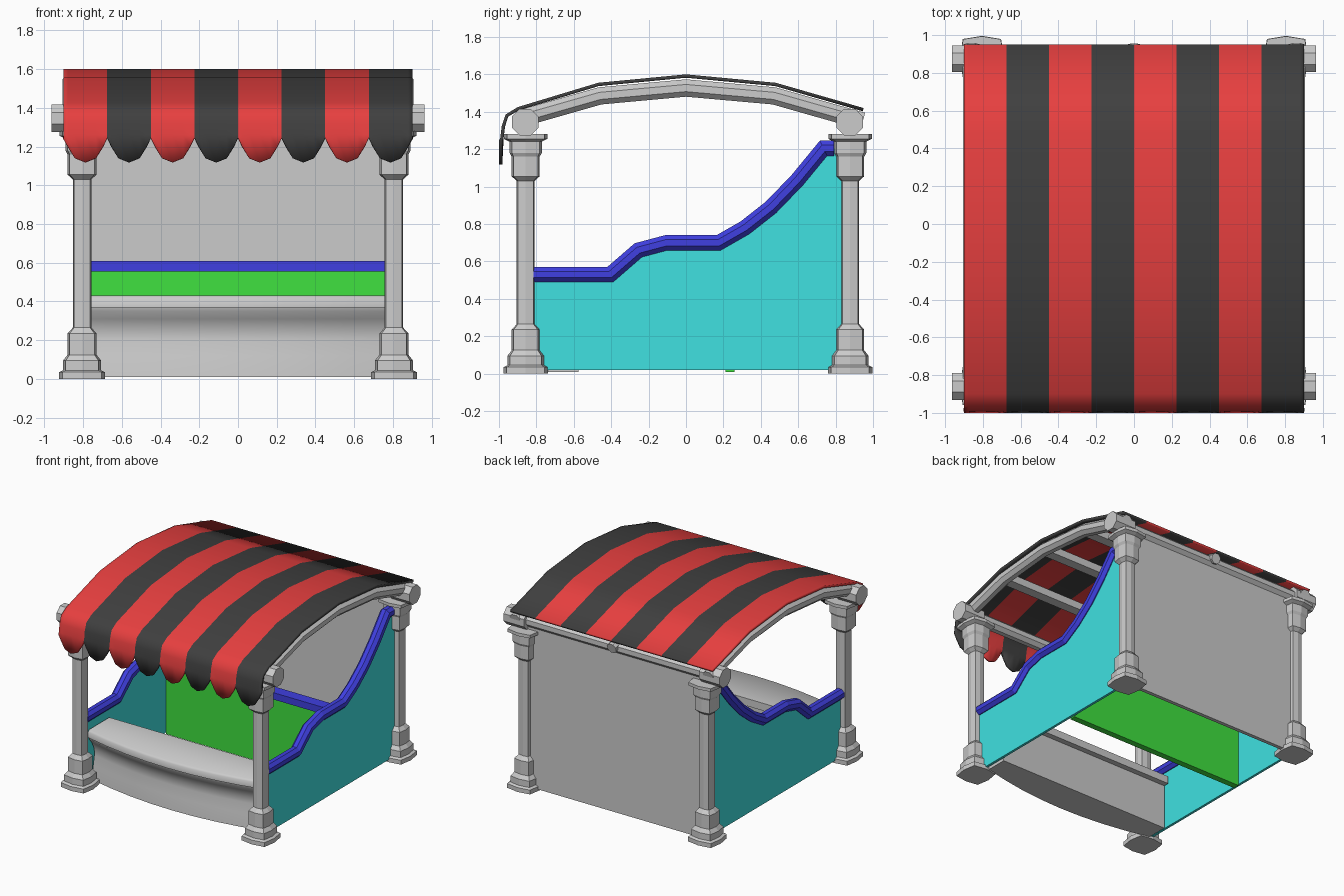
import bpy, bmesh, math
from mathutils import Vector

if "Cube" in bpy.data.objects:
    bpy.data.objects.remove(bpy.data.objects["Cube"])


def material(name, rgb):
    m = bpy.data.materials.new(name)
    m.diffuse_color = (*rgb, 1)
    m.use_nodes = True
    m.node_tree.nodes["Principled BSDF"].inputs["Base Color"].default_value = m.diffuse_color
    return m


RED = material("red", (0.8, 0.05, 0.05))
BLACK = material("black", (0.05, 0.05, 0.05))
BLUE = material("blue", (0.05, 0.05, 0.75))
GREEN = material("green", (0.05, 0.75, 0.05))
TEAL = material("teal", (0.05, 0.75, 0.75))


def mesh_object(name, verts, faces, mats=(), angle=0, fix=True):
    me = bpy.data.meshes.new(name)
    me.from_pydata([tuple(v) for v in verts], [], faces)
    if fix:
        bm = bmesh.new()
        bm.from_mesh(me)
        bmesh.ops.recalc_face_normals(bm, faces=bm.faces)
        bm.to_mesh(me)
        bm.free()
    for m in mats:
        me.materials.append(m)
    if angle:
        me.polygons.foreach_set("use_smooth", [True] * len(me.polygons))
        me.set_sharp_from_angle(angle=math.radians(angle))
    ob = bpy.data.objects.new(name, me)
    bpy.context.collection.objects.link(ob)
    return ob


def loft(name, rings, mats=(), angle=0):
    """Skin a list of equal closed rings and cap both ends."""
    n = len(rings[0])
    verts = [p for ring in rings for p in ring]
    faces = [[r * n + i, r * n + (i + 1) % n, (r + 1) * n + (i + 1) % n, (r + 1) * n + i]
             for r in range(len(rings) - 1) for i in range(n)]
    faces += [list(range(n)), list(range(len(verts) - n, len(verts)))]
    return mesh_object(name, verts, faces, mats, angle)


def box(name, x, y, z, mats=()):
    return loft(name, [[(x[0], y[0], h), (x[1], y[0], h), (x[1], y[1], h), (x[0], y[1], h)]
                       for h in z], mats)


def side_tube(name, path, x, r, n=8, mats=(), angle=0):
    """Tube following a (y, z) path in a plane of constant x, with mitred bends."""
    pts = [Vector(p) for p in path]
    rings = []
    for i, p in enumerate(pts):
        d0 = (p - pts[max(i - 1, 0)]).normalized()
        d1 = (pts[min(i + 1, len(pts) - 1)] - p).normalized()
        t = (d0 + d1).normalized()
        miter = 1 / t.dot(d1 if d1.length else d0)
        normal = Vector((-t.y, t.x)) * miter
        ring = []
        for k in range(n):
            a = math.tau * (k + 0.5) / n
            q = p + normal * r * math.sin(a)
            ring.append((x + r * math.cos(a), q.x, q.y))
        rings.append(ring)
    return loft(name, rings, mats, angle)


def cross_tube(name, profile, y, z, n=8):
    """Turned bar along x from (x, radius) pairs."""
    rings = [[(x, y + r * math.cos(math.tau * (k + 0.5) / n), z + r * math.sin(math.tau * (k + 0.5) / n))
              for k in range(n)] for x, r in profile]
    return loft(name, rings, angle=30)


# Corner posts: bulged-square section with stepped base and capital
POST = [(0, 0.118), (0.035, 0.118), (0.045, 0.098), (0.095, 0.098), (0.125, 0.075), (0.235, 0.075),
        (0.265, 0.048), (1.03, 0.048), (1.055, 0.075), (1.16, 0.075), (1.18, 0.086),
        (1.24, 0.086), (1.255, 0.116), (1.28, 0.116)]
for yname, py in (("front", -0.857), ("back", 0.878)):
    for side, px in (("left", -0.805), ("right", 0.805)):
        rings = []
        for z, h in POST:
            c = h * 0.86
            rings.append([(px + a, py + b, z) for a, b in
                          ((h, 0), (c, c), (0, h), (-c, c), (-h, 0), (-c, -c), (0, -h), (c, -c))])
        loft(f"{yname}_{side}_post", rings)
    # Horizontal bar with thick end knobs
    cross_tube(yname + "_roof_bar", [(-0.963, 0.077), (-0.78, 0.077), (-0.78, 0.05), (0.78, 0.05),
                                     (0.78, 0.077), (0.963, 0.077)], py - 0.003, 1.345)

# Arched roof ribs and the slats joining them
ARCH = [(-0.88, 1.365), (-0.46, 1.485), (0, 1.527), (0.47, 1.485), (0.945, 1.35)]
for name, x, r in (("left_rib", -0.86, 0.05), ("middle_rib", 0, 0.042), ("right_rib", 0.86, 0.05)):
    side_tube(name, ARCH, x, r, angle=30)
for i, (y, z) in enumerate(ARCH[1:4]):
    box(f"roof_slat_{i + 1}", (-0.86, 0.86), (y - 0.04, y + 0.04), (z - 0.03, z + 0.03))

# Striped awning with scalloped front edge
AWNING = [(0.95, 1.42), (0.48, 1.555), (0, 1.6), (-0.47, 1.555), (-0.9, 1.425),
          (-0.965, 1.385), (-0.985, 1.325), (-0.993, 1.26), (-1.0, None)]
SCALLOP = [(0, 1.245), (0.022, 1.2), (0.058, 1.14), (0.1125, 1.118), (0.167, 1.14), (0.203, 1.2)]
columns = [(-0.9 + 0.225 * s + dx, z) for s in range(8) for dx, z in SCALLOP] + [(0.9, 1.245)]
nc = len(columns)
verts = [(x, y, zc if z is None else z) for y, z in AWNING for x, zc in columns]
faces = [(r * nc + c, (r + 1) * nc + c, (r + 1) * nc + c + 1, r * nc + c + 1)
         for r in range(len(AWNING) - 1) for c in range(nc - 1)]
awning = mesh_object("awning", verts, faces, (RED, BLACK), angle=40, fix=False)
for i, p in enumerate(awning.data.polygons):
    p.material_index = (i % (nc - 1)) // len(SCALLOP) % 2
solid = awning.modifiers.new("thickness", "SOLIDIFY")
solid.thickness = 0.018
solid.offset = -1

# Side walls with a swooping handrail on top
RAIL = [(-0.825, 0.53), (-0.405, 0.53), (-0.255, 0.66), (-0.105, 0.70), (0.175, 0.70),
        (0.315, 0.78), (0.455, 0.89), (0.595, 1.035), (0.735, 1.205), (0.79, 1.205)]
wall = [(-0.82, 0.02)] + RAIL + [(0.85, 1.18), (0.85, 0.02)]
for side, x in (("left", -0.8), ("right", 0.8)):
    loft(side + "_wall", [[(x + dx, y, z) for y, z in wall] for dx in (-0.01, 0.01)], (TEAL,))
    side_tube(side + "_handrail", RAIL, x, 0.044, mats=(BLUE,))

# Back wall
box("back_wall", (-0.79, 0.79), (0.865, 0.895), (0.012, 1.34))

# Inner partition with its top rail
box("partition", (-0.79, 0.79), (0.21, 0.26), (0.01, 0.56), (GREEN,))
box("partition_rail", (-0.79, 0.79), (0.19, 0.28), (0.555, 0.61), (BLUE,))


def bowed(name, section, back, amount):
    """Loft a (y, z) front profile along x, bowing it forward in the middle."""
    rings = []
    for i in range(9):
        t = i / 4 - 1
        bow = amount * (1 - t * t)
        rings.append([(0.775 * t, y - bow, z) for y, z in section]
                     + [(0.775 * t, back, section[-1][1]), (0.775 * t, back, section[0][1])])
    return loft(name, rings, angle=50)


# Bowed front counter: coved front below a thin worktop
bowed("counter_front", [(-0.745, 0.01), (-0.735, 0.12), (-0.72, 0.2), (-0.722, 0.25),
                        (-0.75, 0.31), (-0.785, 0.35), (-0.79, 0.375)], -0.575, 0.1)
bowed("counter_top", [(-0.8, 0.37), (-0.8, 0.415), (-0.785, 0.43)], -0.53, 0.1)
